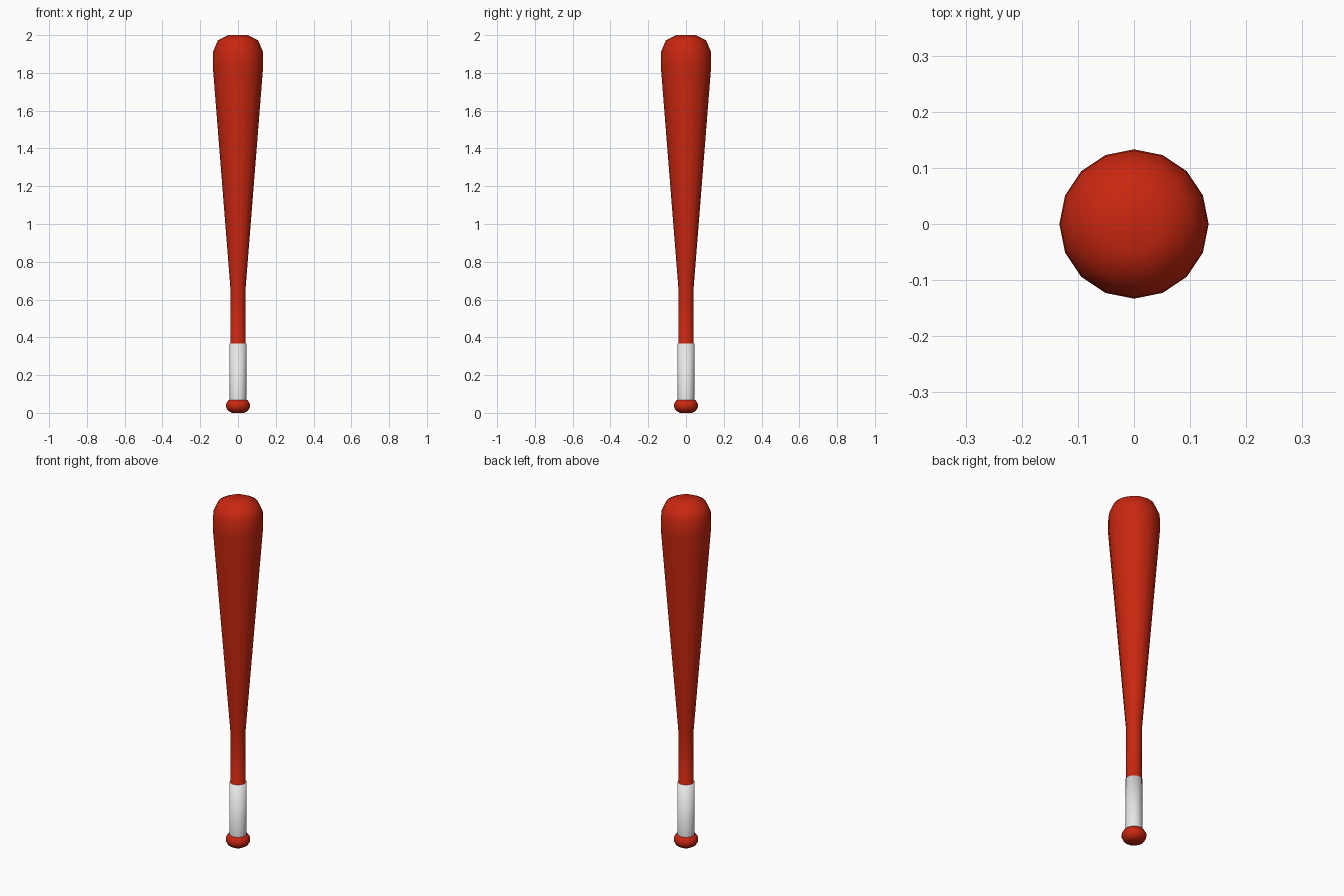
import bpy, bmesh, math

if "Cube" in bpy.data.objects:
    bpy.data.objects.remove(bpy.data.objects["Cube"])

SIDES = 16


def material(name, rgb):
    m = bpy.data.materials.new(name)
    m.diffuse_color = (*rgb, 1)
    m.use_nodes = True
    m.node_tree.nodes["Principled BSDF"].inputs["Base Color"].default_value = m.diffuse_color
    return m


def lathe(name, profile, mat, capped=True):
    """Revolve (radius, z) points, listed bottom to top, around z."""
    bm = bmesh.new()
    rings = []
    for r, z in profile:
        rings.append([bm.verts.new((r * math.cos(2 * math.pi * i / SIDES),
                                    r * math.sin(2 * math.pi * i / SIDES), z))
                      for i in range(SIDES)])
    for low, high in zip(rings, rings[1:]):
        for i in range(SIDES):
            j = (i + 1) % SIDES
            bm.faces.new((low[i], low[j], high[j], high[i]))
    if capped:
        bm.faces.new(rings[0][::-1])
        bm.faces.new(rings[-1])
    for f in bm.faces:
        f.smooth = True
    mesh = bpy.data.meshes.new(name)
    bm.to_mesh(mesh)
    bm.free()
    mesh.materials.append(mat)
    obj = bpy.data.objects.new(name, mesh)
    bpy.context.collection.objects.link(obj)
    return obj


red = material("red paint", (0.58, 0.02, 0.005))
white = material("white tape", (0.8, 0.8, 0.8))

# Rounded end knob, handle, tapering barrel and domed tip in one profile
lathe("bat_body", [
    (0.032, 0.0), (0.053, 0.012), (0.063, 0.03), (0.063, 0.048),
    (0.052, 0.066), (0.041, 0.07), (0.041, 0.67),
    (0.133, 1.83), (0.131, 1.915), (0.106, 1.973), (0.052, 2.0),
], red)

# Taped grip sleeve around the handle
lathe("grip_tape", [(0.044, 0.068), (0.044, 0.368), (0.041, 0.368)], white, capped=False)
